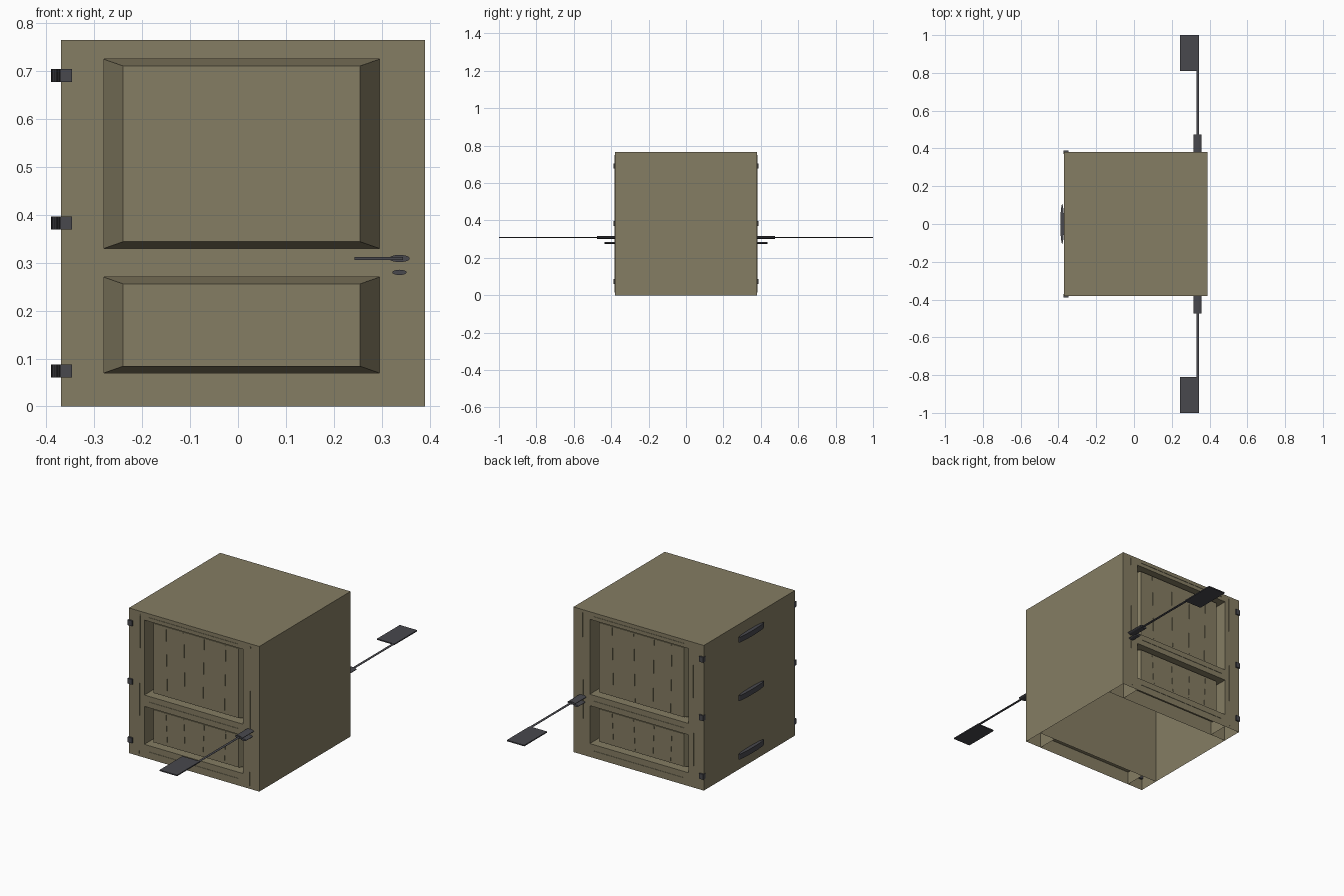
import bpy, bmesh, math
from mathutils import Matrix, Vector

if "Cube" in bpy.data.objects:
    bpy.data.objects.remove(bpy.data.objects["Cube"])


def material(name, rgb):
    m = bpy.data.materials.new(name)
    m.diffuse_color = (*rgb, 1)
    m.use_nodes = True
    m.node_tree.nodes["Principled BSDF"].inputs["Base Color"].default_value = m.diffuse_color
    return m


WOOD = material("olive_wood", (0.235, 0.205, 0.125))
METAL = material("dark_metal", (0.065, 0.065, 0.075))


def finish(name, bm, mat, recalc=True):
    if recalc:
        bmesh.ops.remove_doubles(bm, verts=bm.verts, dist=1e-5)
        bmesh.ops.recalc_face_normals(bm, faces=bm.faces)
    me = bpy.data.meshes.new(name)
    bm.to_mesh(me)
    bm.free()
    me.materials.append(mat)
    ob = bpy.data.objects.new(name, me)
    bpy.context.collection.objects.link(ob)
    return ob


def quad(bm, *pts):
    return bm.faces.new([bm.verts.new(p) for p in pts])


def add_box(bm, x0, x1, y0, y1, z0, z1):
    c = Vector(((x0 + x1) / 2, (y0 + y1) / 2, (z0 + z1) / 2))
    m = Matrix.Translation(c) @ Matrix.Diagonal((x1 - x0, abs(y1 - y0), z1 - z0, 1))
    bmesh.ops.create_cube(bm, size=1, matrix=m)


def add_cyl(bm, center, axis, size, segs=16):
    rot = Matrix.Rotation(math.pi / 2, 4, 'X') if axis == 'Y' else Matrix()
    m = Matrix.Translation(center) @ Matrix.Diagonal((*size, 1)) @ rot
    bmesh.ops.create_cone(bm, cap_ends=True, segments=segs, radius1=0.5, radius2=0.5,
                          depth=1, matrix=m)


L, R, Y, H = -0.37, 0.39, 0.38, 0.765
XS = [L, -0.28, 0.295, R]
ZS = [0, 0.07, 0.27, 0.33, 0.725, H]
FIELD, GROOVE, SHEET = 0.02, 0.10, 0.11    # depths behind the outer face

# Door body: open-bottomed shell with two raised panels on each face
bm = bmesh.new()
quad(bm, (L, -Y, H), (R, -Y, H), (R, Y, H), (L, Y, H))
for x in (L, R):
    quad(bm, (x, -Y, 0), (x, Y, 0), (x, Y, H), (x, -Y, H))


def rect(x0, x1, z0, z1, y):
    return [(x0, y, z0), (x1, y, z0), (x1, y, z1), (x0, y, z1)]


for s in (-1, 1):
    for i in range(3):
        for j in range(5):
            x0, x1, z0, z1 = XS[i], XS[i + 1], ZS[j], ZS[j + 1]
            if i == 1 and j in (1, 3):
                rings = [rect(x0, x1, z0, z1, s * Y),
                         rect(x0, x1, z0, z1, s * (Y - GROOVE)),
                         rect(x0 + 0.04, x1 - 0.04, z0 + 0.014, z1 - 0.014, s * (Y - FIELD))]
                for a, b in zip(rings, rings[1:]):
                    for k in range(4):
                        n = (k + 1) % 4
                        quad(bm, a[k], a[n], b[n], b[k])
                quad(bm, *rings[-1])
            else:
                quad(bm, *rect(x0, x1, z0, z1, s * Y))
bmesh.ops.remove_doubles(bm, verts=bm.verts, dist=1e-5)
bmesh.ops.recalc_face_normals(bm, faces=bm.faces)
top = max(bm.faces, key=lambda f: f.calc_center_median().z)
if top.normal.z < 0:
    bmesh.ops.reverse_faces(bm, faces=bm.faces)
finish("door_body", bm, WOOD, False)

# Inner backing sheets and stile dividers, seen through the open bottom
bm = bmesh.new()
for s in (-1, 1):
    y = s * (Y - SHEET)
    pts = rect(L, R, 0, H, y)
    quad(bm, *(pts if s > 0 else pts[::-1]))
    for x in XS[1:3]:
        quad(bm, (x, y, 0), (x, s * Y, 0), (x, s * Y, H), (x, y, H))
finish("inner_backing", bm, WOOD, False)

# Thin grain strips: (top x, bottom x, top z, bottom z, depth of the face below)
STRIPS = [(-0.305, -0.311, 0.75, 0.015, 0), (0.338, 0.333, 0.75, 0.015, 0)]
for xt, xb in ((-0.169, -0.161), (-0.065, -0.058), (0.054, 0.046), (0.18, 0.172)):
    STRIPS += [(xt, xb, 0.705, 0.35, FIELD), (xt, xb, 0.25, 0.093, FIELD)]
bm = bmesh.new()
for s in (-1, 1):
    for xt, xb, zt, zb, d in STRIPS:
        y0, y1, w = s * (Y - d), s * (Y - d + 0.002), 0.0025
        rows = [[(xb - w, y, zb), (xb + w, y, zb), (xt + w, y, zt), (xt - w, y, zt)]
                for y in (y0, y1)]
        quad(bm, *rows[1])
        for k in range(4):
            n = (k + 1) % 4
            quad(bm, rows[0][k], rows[0][n], rows[1][n], rows[1][k])
    for z in (0.037, 0.30, 0.745):
        add_box(bm, -0.255, 0.27, s * Y, s * (Y + 0.002), z - 0.0006, z + 0.0006)
finish("grain_strips", bm, WOOD)

# Handles and locks on both faces
for s, side in ((-1, "front"), (1, "back")):
    bm = bmesh.new()
    add_cyl(bm, (0.337, s * 0.427, 0.309), 'Y', (0.043, 0.096, 0.015), 24)
    add_cyl(bm, (0.338, s * 0.68, 0.309), 'Y', (0.014, 0.42, 0.005), 16)
    add_box(bm, 0.243, 0.345, s * 0.81, s * 1.0, 0.306, 0.312)
    finish(side + "_lever_handle", bm, METAL)
    bm = bmesh.new()
    add_cyl(bm, (0.337, s * 0.4075, 0.28), 'Y', (0.03, 0.057, 0.011), 24)
    finish(side + "_lock", bm, METAL)

# Hinges: flattened barrel on the left side and a leaf on each face
for n, z in enumerate((0.074, 0.383, 0.691)):
    bm = bmesh.new()
    add_cyl(bm, (-0.38, 0, z), 'Z', (0.02, 0.21, 0.028), 16)
    for s in (-1, 1):
        add_box(bm, L - 0.002, -0.347, s * (Y - 0.01), s * (Y + 0.008), z - 0.014, z + 0.014)
    finish("hinge_%d" % (n + 1), bm, METAL)
